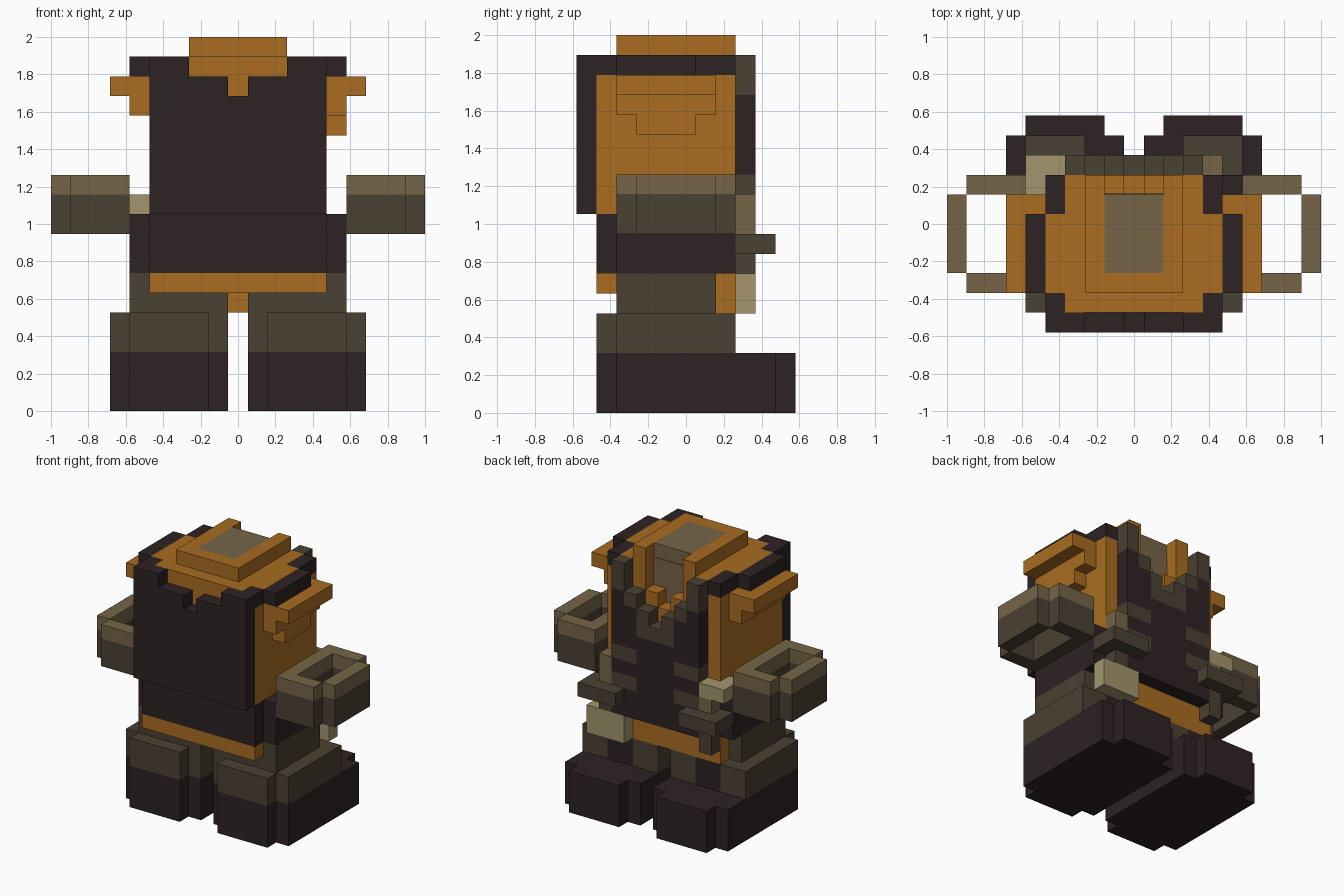
import bpy
import bmesh
from mathutils import Vector

cube = bpy.data.objects.get("Cube")
if cube:
    bpy.data.objects.remove(cube, do_unlink=True)

U = 2 / 19  # size of one block


def material(name, rgb):
    lin = [((c / 255 + 0.055) / 1.055) ** 2.4 for c in rgb] + [1.0]
    m = bpy.data.materials.new(name)
    m.use_nodes = True
    m.diffuse_color = lin
    bsdf = m.node_tree.nodes["Principled BSDF"]
    bsdf.inputs["Base Color"].default_value = lin
    bsdf.inputs["Roughness"].default_value = 0.9
    return m


DARK = material("dark brown", (45, 34, 35))
OLIVE = material("dark olive", (74, 65, 51))
KHAKI = material("khaki brown", (118, 101, 71))
TAN = material("pale tan", (163, 149, 109))
ORANGE = material("burnt orange", (169, 108, 32))


def part(name, mat, *boxes):
    """Boxes are (x0, x1, y0, y1, z0, z1) in block units."""
    bm = bmesh.new()
    for x0, x1, y0, y1, z0, z1 in boxes:
        lo, hi = Vector((x0, y0, z0)) * U, Vector((x1, y1, z1)) * U
        verts = bmesh.ops.create_cube(bm, size=1)["verts"]
        for v in verts:
            v.co = Vector([(lo[i] + hi[i]) / 2 + v.co[i] * (hi[i] - lo[i]) for i in range(3)])
    me = bpy.data.meshes.new(name)
    bm.to_mesh(me)
    bm.free()
    me.materials.append(mat)
    ob = bpy.data.objects.new(name, me)
    bpy.context.collection.objects.link(ob)
    return ob


def pair(name, mat, *boxes):
    """One part on each side."""
    part("left_" + name, mat, *boxes)
    part("right_" + name, mat, *[(-b[1], -b[0]) + b[2:] for b in boxes])


# Boots and legs
pair("boot", DARK, (0.5, 6.5, -3.5, 4.5, 0, 3), (1.5, 5.5, -4.5, -3.5, 0, 3),
     (1.5, 5.5, 4.5, 5.5, 0, 3))
pair("boot_cuff", OLIVE, (0.5, 6.5, -3.5, 1.5, 3, 5), (1.5, 5.5, -4.5, -3.5, 3, 5),
     (0.5, 2.5, 1.5, 2.5, 3, 5), (4.5, 6.5, 1.5, 2.5, 3, 5))
pair("cuff_patch", DARK, (2.5, 4.5, 1.5, 2.5, 3, 5))
pair("hip", OLIVE, (0.5, 5.5, -3.5, 1.5, 5, 7))

# Belt and lower torso
part("belt", ORANGE, (-4.5, 4.5, -4.5, -3.5, 6, 7), (-4.5, 4.5, 1.5, 2.5, 5, 7))
part("lower_torso", DARK, (-5.5, 5.5, -3.5, 2.5, 7, 10), (-4.5, 4.5, -4.5, -3.5, 7, 10))

# Upper body block, open at the face
part("upper_body", ORANGE, (-4.5, 4.5, -4.5, 1.5, 10, 17),
     (1.5, 4.5, 1.5, 2.5, 10, 17), (-4.5, -1.5, 1.5, 2.5, 10, 17),
     (0.5, 1.5, 1.5, 2.5, 10, 16), (-1.5, -0.5, 1.5, 2.5, 10, 16),
     (-0.5, 0.5, 1.5, 2.5, 10, 15))
part("body_top", ORANGE, (-3.5, 3.5, -4.5, -3.5, 17, 18), (-4.5, 4.5, -3.5, 0.5, 17, 18),
     (-3.5, 3.5, 0.5, 1.4, 17, 18),
     (1.5, 3.5, 1.4, 2.5, 17, 18), (-3.5, -1.5, 1.4, 2.5, 17, 18))
part("cap", ORANGE, (-2.5, 2.5, -3.5, -2.5, 18, 19),
     (1.5, 2.5, -2.5, 2.5, 18, 19), (-2.5, -1.5, -2.5, 2.5, 18, 19))
part("cap_panel", KHAKI, (-1.5, 1.5, -2.5, 1.5, 18, 19))
part("face_panel", KHAKI, (-1.5, 1.5, 1.5, 1.55, 15, 18))

# Dark rim around the top
pair("rim", DARK, (4.5, 5.5, -3.5, 0.5, 17, 18), (3.5, 4.5, 0.5, 2.5, 17, 18),
     (3.5, 4.5, -4.5, -3.5, 17, 18))

# Cape with a stepped notch
part("cape", DARK, (-4.5, 4.5, -5.5, -4.5, 10, 16), (0.5, 4.5, -5.5, -4.5, 16, 17),
     (-4.5, -0.5, -5.5, -4.5, 16, 17), (2.5, 4.5, -5.5, -4.5, 17, 18),
     (-4.5, -2.5, -5.5, -4.5, 17, 18))

# Side brims
pair("brim", ORANGE, (4.5, 5.5, -3.5, 1.5, 15, 17), (5.5, 6.5, -3.5, 1.5, 16, 17))
part("left_brim_tab", ORANGE, (4.5, 5.5, -2.5, 0.5, 14, 15))

# Hollow arms
for name, mat, z0, z1 in (("arm", OLIVE, 9, 11), ("arm_top", KHAKI, 11, 12)):
    pair(name, mat, (5.5, 8.5, -3.5, -2.5, z0, z1), (5.5, 8.5, 1.5, 2.5, z0, z1),
         (5.5, 6.5, -2.5, 1.5, z0, z1), (8.5, 9.5, -2.5, 1.5, z0, z1))

# Vest with stepped neckline and olive trim
part("vest_middle", DARK, (-0.5, 0.5, 2.5, 3.5, 7, 13))
part("vest_middle_trim", OLIVE, (-0.5, 0.5, 2.5, 3.5, 13, 14))
pair("vest", DARK, (0.5, 1.5, 2.5, 3.5, 7, 13), (1.5, 2.5, 2.5, 3.5, 12, 15),
     (2.5, 3.5, 2.5, 3.5, 12, 16), (1.5, 3.5, 2.5, 3.5, 10, 11),
     (1.5, 3.5, 2.5, 3.5, 7, 9))
pair("vest_trim", OLIVE, (0.5, 1.5, 2.5, 3.5, 13, 15), (1.5, 2.5, 2.5, 3.5, 15, 16),
     (2.5, 3.5, 2.5, 3.5, 16, 18))
pair("vest_rib", OLIVE, (1.5, 3.5, 2.5, 3.5, 9, 10), (1.5, 3.5, 2.5, 3.5, 11, 12))

# Hands and carried gear
pair("hand", OLIVE, (2.5, 5.5, 3.5, 4.5, 8, 9), (3.5, 5.5, 2.5, 3.5, 8, 9))
part("left_grip", OLIVE, (3.5, 4.5, 2.5, 3.5, 7, 8))
part("right_grip", OLIVE, (-4.5, -3.5, 2.5, 3.5, 6, 8))
part("left_tool", KHAKI, (3.5, 4.5, 2.5, 3.5, 9, 11))
part("right_tool", KHAKI, (-4.5, -3.5, 2.5, 3.5, 9, 10))
part("right_tool_head", TAN, (-5.5, -3.5, 2.5, 3.5, 10, 11), (-5.5, -4.5, 1.5, 2.5, 10, 11))
part("left_pouch", TAN, (2.5, 5.5, 2.5, 3.5, 5, 7))
